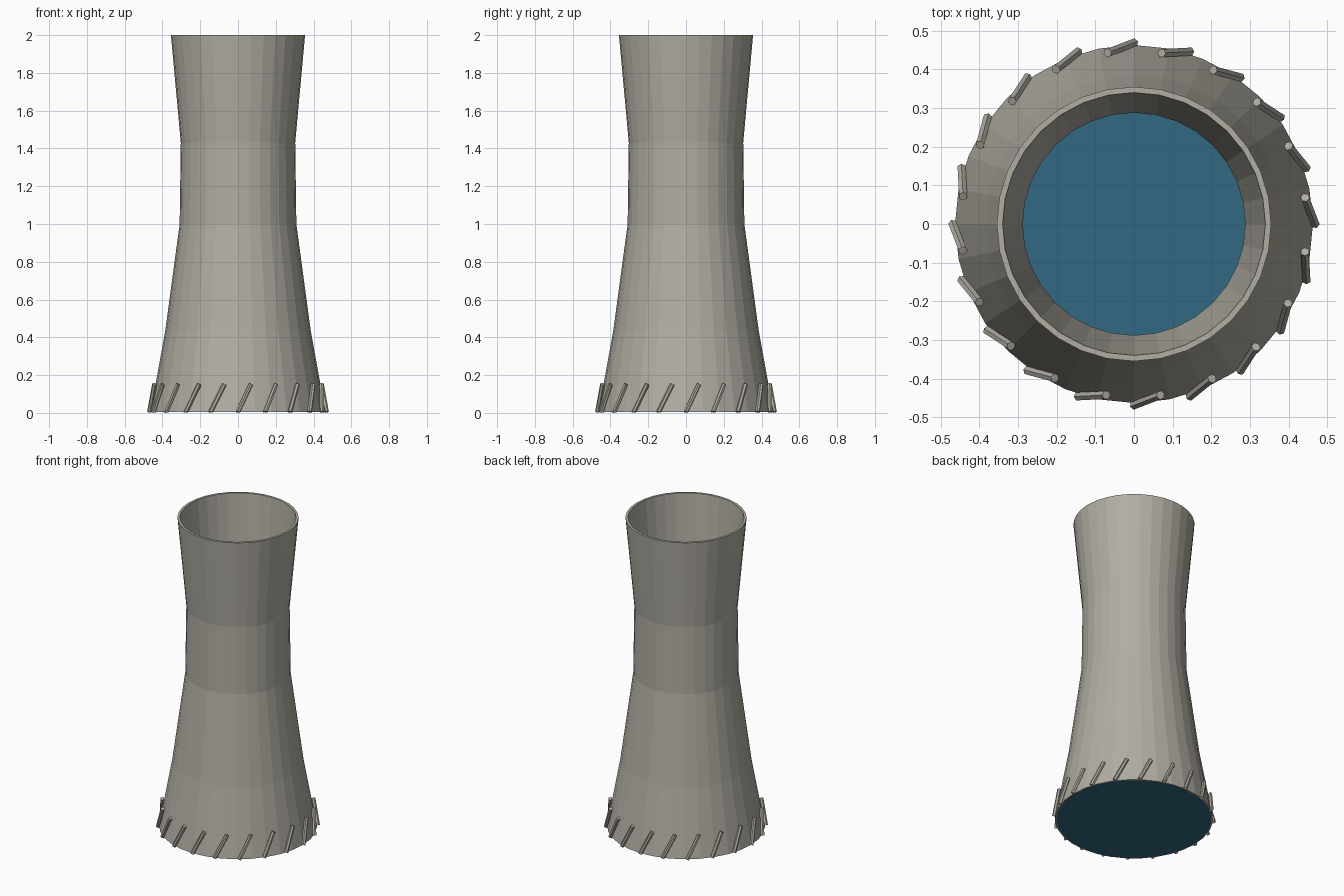
import bpy, bmesh, math
from mathutils import Vector

if "Cube" in bpy.data.objects:
    bpy.data.objects.remove(bpy.data.objects["Cube"])

SIDES = 32
WALL = 0.015


def material(name, rgb):
    m = bpy.data.materials.new(name)
    m.diffuse_color = (*rgb, 1.0)
    m.use_nodes = True
    m.node_tree.nodes["Principled BSDF"].inputs["Base Color"].default_value = m.diffuse_color
    return m


concrete = material("concrete", (0.44, 0.42, 0.365))
water = material("water_blue", (0.032, 0.138, 0.23))


def add_object(name, bm, mat):
    bmesh.ops.recalc_face_normals(bm, faces=bm.faces)
    mesh = bpy.data.meshes.new(name)
    bm.to_mesh(mesh)
    bm.free()
    mesh.materials.append(mat)
    ob = bpy.data.objects.new(name, mesh)
    bpy.context.collection.objects.link(ob)
    return ob


# Tower shell: closed wall profile (radius, height) revolved round z
outer = [(0.463, 0.005), (0.385, 0.435), (0.309, 1.0), (0.303, 1.43), (0.355, 2.0)]
inner = [(r - WALL, z) for r, z in reversed(outer)]
profile = outer + inner
bm = bmesh.new()
rings = []
for i in range(SIDES):
    a = 2 * math.pi * i / SIDES
    rings.append([bm.verts.new((r * math.cos(a), r * math.sin(a), z)) for r, z in profile])
n = len(profile)
for i in range(SIDES):
    p, q = rings[i], rings[(i + 1) % SIDES]
    for j in range(n):
        k = (j + 1) % n
        bm.faces.new((p[j], q[j], q[k], p[k]))
add_object("tower_shell", bm, concrete)

# Water basin: thin disc closing the foot
bm = bmesh.new()
bmesh.ops.create_cone(bm, cap_ends=True, segments=SIDES, radius1=0.455, radius2=0.455, depth=0.008)
bmesh.ops.translate(bm, verts=bm.verts, vec=(0, 0, 0.008))
add_object("water_basin", bm, water)

# Leaning hexagonal struts round the foot
STRUTS = 20
for i in range(STRUTS):
    a = 2 * math.pi * i / STRUTS
    b = a + math.radians(8.8)
    foot = Vector((0.469 * math.cos(a), 0.469 * math.sin(a), 0.006))
    head = Vector((0.448 * math.cos(b), 0.448 * math.sin(b), 0.152))
    axis = head - foot
    bm = bmesh.new()
    bmesh.ops.create_cone(bm, cap_ends=True, segments=6, radius1=0.012, radius2=0.012,
                          depth=axis.length)
    ob = add_object(f"foot_strut_{i + 1}", bm, concrete)
    ob.location = (foot + head) / 2
    ob.rotation_euler = axis.to_track_quat('Z', 'Y').to_euler()
